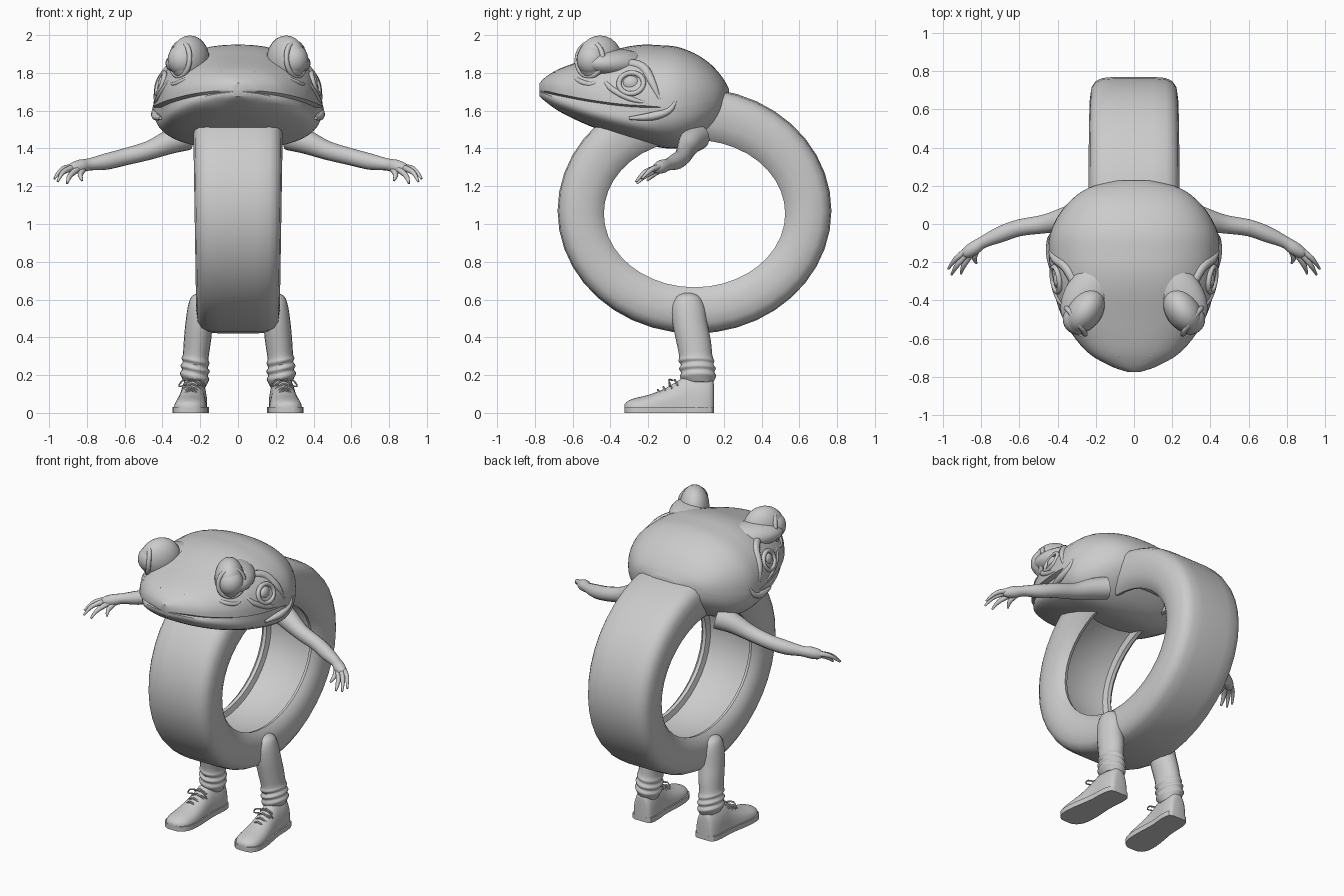
import bpy, bmesh, math
from mathutils import Vector, Matrix

if "Cube" in bpy.data.objects:
    bpy.data.objects.remove(bpy.data.objects["Cube"])

grey = bpy.data.materials.new("warm_grey")
grey.diffuse_color = (0.6, 0.6, 0.6, 1)
grey.use_nodes = True
grey.node_tree.nodes["Principled BSDF"].inputs["Base Color"].default_value = grey.diffuse_color


def finish(name, bm, mirror=False, angle=50):
    bmesh.ops.recalc_face_normals(bm, faces=bm.faces)
    me = bpy.data.meshes.new(name)
    bm.to_mesh(me)
    bm.free()
    ob = bpy.data.objects.new(name, me)
    bpy.context.collection.objects.link(ob)
    me.materials.append(grey)
    if mirror:
        ob.modifiers.new("Mirror", 'MIRROR')
    bpy.ops.object.select_all(action='DESELECT')
    ob.select_set(True)
    bpy.context.view_layer.objects.active = ob
    bpy.ops.object.shade_smooth_by_angle(angle=math.radians(angle))
    return ob


def loft(bm, rings, closed=False):
    vs = [[bm.verts.new(p) for p in r] for r in rings]
    n = len(vs[0])
    for i in range(len(vs) if closed else len(vs) - 1):
        a, b = vs[i], vs[(i + 1) % len(vs)]
        for j in range(n):
            k = (j + 1) % n
            bm.faces.new((a[j], a[k], b[k], b[j]))
    if not closed:
        bm.faces.new(vs[0])
        bm.faces.new(vs[-1])


def smooth_path(pts, steps):
    """Catmull-Rom through tuples of any length."""
    out = []
    for i in range(len(pts) - 1):
        p = [pts[max(i - 1, 0)], pts[i], pts[i + 1], pts[min(i + 2, len(pts) - 1)]]
        for s in range(steps):
            t = s / steps
            out.append([0.5 * (2 * b + (c - a) * t + (2 * a - 5 * b + 4 * c - d) * t * t
                               + (3 * b - a - 3 * c + d) * t ** 3) for a, b, c, d in zip(*p)])
    return out + [list(pts[-1])]


def tube(bm, pts, steps=3, n=10):
    """Round tube; each point is x, y, z, radius."""
    path = smooth_path(pts, steps)
    rings = []
    for i, p in enumerate(path):
        d = Vector(path[min(i + 1, len(path) - 1)][:3]) - Vector(path[max(i - 1, 0)][:3])
        d.normalize()
        u = d.cross(Vector((0.13, 0.2, 1)) if abs(d.z) < 0.9 else Vector((0, 1, 0))).normalized()
        v = d.cross(u)
        rings.append([Vector(p[:3]) + p[3] * (u * math.cos(a) + v * math.sin(a))
                      for a in (math.tau * k / n for k in range(n))])
    loft(bm, rings)


def ball(bm, loc, size, seg=24, rot=Matrix()):
    m = Matrix.Translation(loc) @ rot @ Matrix.Diagonal((*size, 1))
    bmesh.ops.create_uvsphere(bm, u_segments=seg, v_segments=seg // 2, radius=1, matrix=m)


def hoop(bm, loc, axis, r1, r2, thick, n=24):
    """Elliptical hoop facing along axis."""
    q = Vector(axis).to_track_quat('Z', 'Y')
    rings = []
    for i in range(n):
        a = math.tau * i / n
        rings.append([Vector(loc) + q @ Vector((math.cos(a) * (r1 + thick * math.cos(b)),
                      math.sin(a) * (r2 + thick * math.cos(b)), thick * math.sin(b)))
                      for b in (math.tau * k / 8 for k in range(8))])
    loft(bm, rings, True)


# tyre-like ring body: half profile (x, 0 inner .. 1 outer), mirrored
half = [(0.0, 1.0), (0.1, 1.0), (0.165, 0.975), (0.2, 0.91), (0.222, 0.78), (0.23, 0.55),
        (0.225, 0.3), (0.205, 0.1), (0.18, 0.0), (0.16, 0.02), (0.15, 0.16), (0.08, 0.22), (0, 0.23)]
profile = half + [(-x, s) for x, s in half[-2:0:-1]]
rings = []
for i in range(40):
    a = math.tau * i / 40
    ring = []
    for x, s in profile:
        y = 0.045 + math.cos(a) * (0.48 + 0.245 * s)
        z = 1.055 + 0.015 * s + math.sin(a) * (0.39 + 0.26 * s)
        ring.append((x * (1 + 0.07 * (z - 1.07)), y, z))
    rings.append(ring)
bm = bmesh.new()
loft(bm, rings, True)
finish("ring_body", bm, angle=45)

# head: stations of y, half width, top, bottom, mouth height
stations = [(-0.775, 0.03, 1.745, 1.675, 1.705), (-0.74, 0.13, 1.775, 1.645, 1.698),
            (-0.66, 0.255, 1.82, 1.59, 1.68), (-0.5, 0.37, 1.875, 1.515, 1.65),
            (-0.3, 0.43, 1.935, 1.445, 1.625), (-0.1, 0.447, 1.945, 1.40, 1.62),
            (0.02, 0.41, 1.915, 1.42, 1.63), (0.12, 0.335, 1.855, 1.485, 1.65),
            (0.19, 0.235, 1.78, 1.56, 1.67), (0.228, 0.09, 1.715, 1.64, 1.68)]
UP, LOW = 0.88, 0.78
rows = smooth_path(stations, 5)


def section(y):
    for a, b in zip(rows, rows[1:]):
        if a[0] <= y <= b[0]:
            t = (y - a[0]) / (b[0] - a[0])
            return [p + (q - p) * t for p, q in zip(a, b)]
    return rows[-1]


def on_head(y, z, out=0.0):
    _, w, top, bot, mz = section(y)
    s, e = ((z - mz) / (top - mz), UP) if z > mz else ((mz - z) / (mz - bot), LOW)
    s = min(s, 0.999)
    return (w * (1 - s ** (2 / e)) ** (e / 2) + out, y, z)


rings = []
for y, w, top, bot, mz in rows:
    g = min(1, max(0, (-0.14 - y) / 0.08)) * min(1, w / 0.15)   # lip depth fades behind the cheek
    right = []
    for k in range(12, -1, -1):
        t = math.pi / 2 * k / 12
        right.append((w * max(math.cos(t), 0) ** UP, mz + 0.006 * g + (top - mz) * math.sin(t) ** UP))
    right.append((w - 0.03 * g, mz - 0.004))
    for k in range(1, 13):
        t = math.pi / 2 * k / 12
        fold = 1 - 0.035 * g * (1 + math.cos(6 * t)) * math.cos(t)
        right.append((w * max(math.cos(t), 0) ** LOW * fold, mz - (mz - bot) * math.sin(t) ** LOW))
    ring = right + [(-x, z) for x, z in right[-2:0:-1]]
    rings.append([(x, y, z) for x, z in ring])
bm = bmesh.new()
loft(bm, rings)
finish("head", bm, angle=40)

# brow mounds, eyeballs and eyelids
look = Vector((0.8, -0.58, 0.08)).normalized()
eye = Vector((0.283, -0.492, 1.868))
bm = bmesh.new()
turn = Matrix.Rotation(0.6, 4, 'Z')
ball(bm, (0.255, -0.455, 1.87), (0.09, 0.13, 0.128), rot=turn)
ball(bm, (0.235, -0.36, 1.85), (0.12, 0.2, 0.075), rot=turn)
finish("brow_mounds", bm, True)
bm = bmesh.new()
ball(bm, eye + look * 0.012, (0.08, 0.08, 0.085), 28)
finish("eyeballs", bm, True)
bm = bmesh.new()
hoop(bm, eye + look * 0.028, look, 0.084, 0.09, 0.014)
finish("eyelids", bm, True)

# eardrums, cheek folds and nostrils
bm = bmesh.new()
ear = Vector(on_head(-0.29, 1.745))
hoop(bm, ear, (0.95, -0.15, 0.3), 0.066, 0.058, 0.014)
ball(bm, ear - Vector((0.012, 0, 0)), (0.025, 0.045, 0.04), 16)
finish("eardrums", bm, True)
bm = bmesh.new()
for path in ([(-0.42, 1.82, .01), (-0.33, 1.85, .022), (-0.23, 1.83, .026), (-0.18, 1.75, .022),
              (-0.14, 1.66, .008)],
             [(-0.44, 1.78, .008), (-0.4, 1.72, .016), (-0.3, 1.665, .016), (-0.2, 1.64, .006)],
             [(-0.3, 1.56, .008), (-0.18, 1.57, .022), (-0.09, 1.6, .018), (-0.05, 1.66, .006)],
             [(-0.62, 1.81, .006), (-0.57, 1.76, .014), (-0.5, 1.74, .012), (-0.45, 1.77, .006)]):
    tube(bm, [(*on_head(y, z, -0.006), r) for y, z, r in path], 4, 8)
finish("cheek_folds", bm, True)
bm = bmesh.new()
hoop(bm, (0.095, -0.69, 1.795), (0.5, -0.6, 0.7), 0.012, 0.009, 0.005, 12)
finish("nostrils", bm, True)

# arms with hands
bm = bmesh.new()
tube(bm, [(0.27, 0.06, 1.46, .07), (0.36, 0.025, 1.435, .064), (0.47, -0.0, 1.39, .05),
          (0.6, -0.02, 1.355, .045), (0.7, -0.055, 1.33, .043), (0.79, -0.095, 1.315, .032),
          (0.835, -0.125, 1.305, .036), (0.875, -0.15, 1.295, .03), (0.895, -0.165, 1.285, .015)], 4, 14)
finish("arms", bm, True, 60)
bm = bmesh.new()
for base, mid, tip in (((0.86, -0.125, 1.305), (0.93, -0.18, 1.29), (0.972, -0.235, 1.24)),
                       ((0.87, -0.15, 1.30), (0.925, -0.215, 1.275), (0.955, -0.265, 1.225)),
                       ((0.85, -0.155, 1.29), (0.89, -0.215, 1.255), (0.905, -0.26, 1.215)),
                       ((0.82, -0.13, 1.29), (0.835, -0.175, 1.26), (0.825, -0.205, 1.23))):
    tube(bm, [(*base, .017), (*mid, .014), (*tip, .006)], 4, 8)
finish("fingers", bm, True, 60)

# trouser legs: z, centre x, centre y, half width, half depth
legs = [(0.635, 0.195, 0.01, .015, .02), (0.615, 0.197, 0.01, .05, .062), (0.56, 0.2, 0.012, .066, .088),
        (0.47, 0.207, 0.022, .072, .092), (0.38, 0.215, 0.04, .072, .092), (0.3, 0.224, 0.052, .068, .088),
        (0.275, 0.225, 0.055, .074, .095), (0.255, 0.226, 0.06, .066, .086), (0.235, 0.227, 0.06, .078, .098),
        (0.215, 0.228, 0.062, .068, .088), (0.195, 0.23, 0.064, .078, .096), (0.175, 0.23, 0.064, .07, .088),
        (0.15, 0.23, 0.07, .058, .07)]
rings = []
for i, (z, cx, cy, rx, ry) in enumerate(smooth_path(legs, 3)):
    ring = []
    for k in range(20):
        a = math.tau * k / 20
        sag = 0.016 * math.sin(a + 1.5) * max(0, min(1, (0.36 - z) / 0.1))
        ring.append((cx + rx * math.cos(a), cy + ry * math.sin(a), z + sag))
    rings.append(ring)
bm = bmesh.new()
loft(bm, rings)
finish("trouser_legs", bm, True)


# shoes: heel-to-toe stations of y, half width, top height
def shoe_x(y):
    return 0.236 - 0.06 * (y - 0.06)


shoe = [(0.148, .035, .15), (0.135, .06, .185), (0.08, .072, .2), (0.0, .07, .195), (-0.05, .072, .165),
        (-0.12, .08, .125), (-0.2, .086, .095), (-0.27, .08, .078), (-0.31, .055, .062), (-0.325, .025, .045)]
rings = []
for y, w, h in smooth_path(shoe, 3):
    ring = [(shoe_x(y) + w * math.cos(t), y, 0.025 + (h - 0.025) * math.sin(t) ** 0.8)
            for t in (math.pi * k / 12 for k in range(13))]
    ring[0], ring[-1] = [(p[0], y, 0.025) for p in (ring[0], ring[-1])]
    rings.append(ring)
bm = bmesh.new()
loft(bm, rings)
finish("shoe_uppers", bm, True)

# soles
bm = bmesh.new()
rim = smooth_path([(y, w + 0.008) for y, w, h in shoe], 2)
rim = [(shoe_x(y) + w, y) for y, w in rim] + [(shoe_x(y) - w, y) for y, w in rim[::-1]]
loft(bm, [[(x, y, z) for x, y in rim] for z in (0.0, 0.018, 0.032)])
finish("shoe_soles", bm, True, 30)

# laces and bow loops
bm = bmesh.new()
for y, z in ((-0.055, .172), (-0.085, .152), (-0.115, .134), (-0.145, .12)):
    c = shoe_x(y)
    tube(bm, [(c - .045, y + .01, z - .025, .005), (c, y - .004, z + .002, .006),
              (c + .045, y + .01, z - .025, .005)], 3, 6)
for s in (-1, 1):
    c = shoe_x(-0.06)
    tube(bm, [(c, -.07, .172, .005), (c + s * .045, -.09, .175, .005), (c + s * .07, -.08, .14, .004),
              (c + s * .03, -.085, .15, .004)], 3, 6)
finish("shoe_laces", bm, True)
